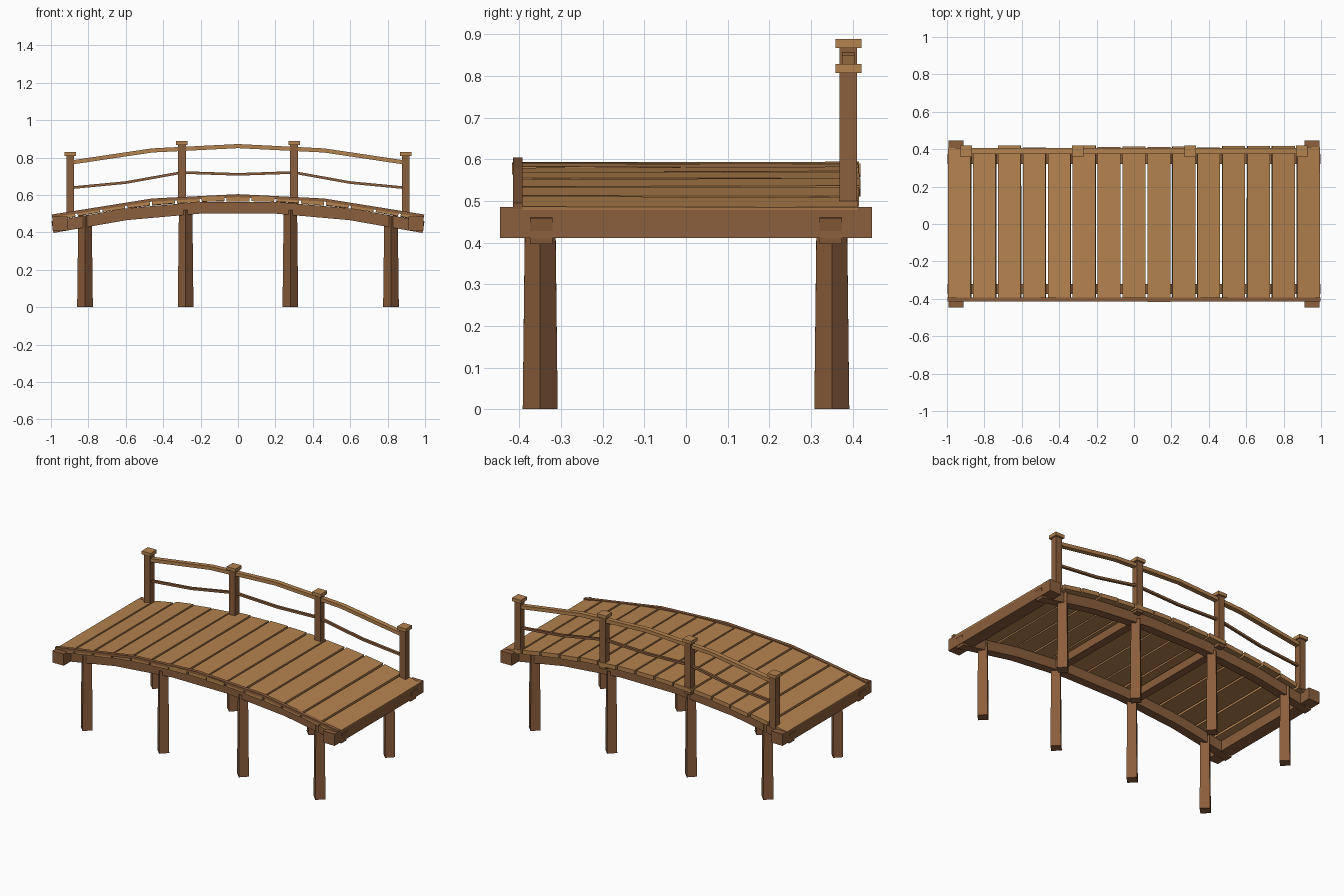
import bpy, bmesh, math, random
from mathutils import Matrix, Vector

random.seed(4)
if "Cube" in bpy.data.objects:
    bpy.data.objects.remove(bpy.data.objects["Cube"])


def material(name, rgb):
    m = bpy.data.materials.new(name)
    m.use_nodes = True
    m.diffuse_color = (*rgb, 1)
    m.node_tree.nodes["Principled BSDF"].inputs["Base Color"].default_value = (*rgb, 1)
    return m


LIGHT = material("light_wood", (0.462, 0.227, 0.078))
DARK = material("dark_wood", (0.258, 0.112, 0.045))


def finish(name, bm, mat):
    bmesh.ops.recalc_face_normals(bm, faces=bm.faces)
    mesh = bpy.data.meshes.new(name)
    bm.to_mesh(mesh)
    bm.free()
    mesh.materials.append(mat)
    obj = bpy.data.objects.new(name, mesh)
    bpy.context.collection.objects.link(obj)
    return obj


def box(name, center, size, mat, tilt=0.0, twist=0.0):
    bm = bmesh.new()
    place = (Matrix.Translation(center) @ Matrix.Rotation(tilt, 4, 'Y')
             @ Matrix.Rotation(twist, 4, 'X') @ Matrix.Diagonal((*size, 1)))
    bmesh.ops.create_cube(bm, size=1, matrix=place)
    return finish(name, bm, mat)


def bar(name, path, y, width, height, mat):
    """Rectangular beam swept along an (x, z) path of its centre line."""
    bm = bmesh.new()
    rings = []
    for i, (x, z) in enumerate(path):
        a, b = path[max(i - 1, 0)], path[min(i + 1, len(path) - 1)]
        up = Vector((a[1] - b[1], 0, b[0] - a[0])).normalized() * height / 2
        side = Vector((0, width / 2, 0))
        c = Vector((x, y, z))
        rings.append([bm.verts.new(c + s * side + u * up)
                      for s, u in ((-1, -1), (1, -1), (1, 1), (-1, 1))])
    for r, q in zip(rings, rings[1:]):
        for k in range(4):
            n = (k + 1) % 4
            bm.faces.new((r[k], r[n], q[n], q[k]))
    bm.faces.new(rings[0])
    bm.faces.new(rings[-1])
    return finish(name, bm, mat)


def arch(x, crown):
    return crown - 0.11 * x * x


def arched(xs, crown):
    return [(x, arch(x, crown)) for x in xs]


# Deck planks following the arch
COUNT, PITCH = 15, 0.133
for i in range(COUNT):
    x = (i - COUNT // 2) * PITCH
    size = (0.122, 0.822 + random.uniform(-0.008, 0.01), 0.026)
    box(f"deck_plank_{i + 1}", (x, random.uniform(-0.003, 0.005), arch(x, 0.580)), size, LIGHT,
        tilt=math.atan(0.22 * x), twist=random.uniform(-0.004, 0.004))

# Curb strip along the front edge
bar("front_curb", arched((-0.995, -0.46, 0, 0.46, 0.995), 0.596), -0.404, 0.022, 0.016, DARK)

# Long beams under the deck
for side, y in (("front", -0.348), ("back", 0.348)):
    bar(f"{side}_long_beam", arched((-0.992, -0.6, -0.2, 0.2, 0.6, 0.992), 0.536),
        y, 0.054, 0.063, DARK)

# Cross beams and tapered legs, mirrored left and right
for end, s in (("right", -1), ("left", 1)):
    box(f"{end}_end_beam", (s * 0.952, 0, 0.448), (0.08, 0.894, 0.074), DARK)
    box(f"{end}_inner_cross_beam", (s * 0.28, 0, 0.528), (0.05, 0.7, 0.05), DARK)
    for place, x, top in (("outer", 0.818, 0.49), ("inner", 0.28, 0.52)):
        for row, y in (("front", -0.35), ("back", 0.35)):
            bm = bmesh.new()
            bmesh.ops.create_cone(bm, cap_ends=True, segments=4, radius1=0.042,
                                  radius2=0.036, depth=top,
                                  matrix=Matrix.Translation((s * x, y, top / 2)))
            finish(f"{row}_{end}_{place}_leg", bm, DARK)

# Railing posts with caps along the back
RAIL_Y = 0.39
for end, s in (("right", -1), ("left", 1)):
    for place, x, base, top in (("outer", 0.897, 0.485, 0.81), ("inner", 0.3, 0.54, 0.87)):
        box(f"{end}_{place}_rail_post", (s * x, RAIL_Y, (base + top) / 2),
            (0.042, 0.042, top - base), DARK)
        box(f"{end}_{place}_post_cap", (s * x, RAIL_Y, top + 0.008),
            (0.062, 0.062, 0.021), LIGHT)

# Handrail and thin lower rail
bar("handrail", arched((-0.895, -0.46, 0, 0.46, 0.895), 0.861), RAIL_Y, 0.03, 0.022, LIGHT)
half = [(0.3, 0.72), (0.6, 0.666), (0.895, 0.638)]
lower = [(-x, z) for x, z in reversed(half)] + [(0, 0.71)] + half
bar("lower_rail", lower, RAIL_Y, 0.016, 0.014, DARK)
